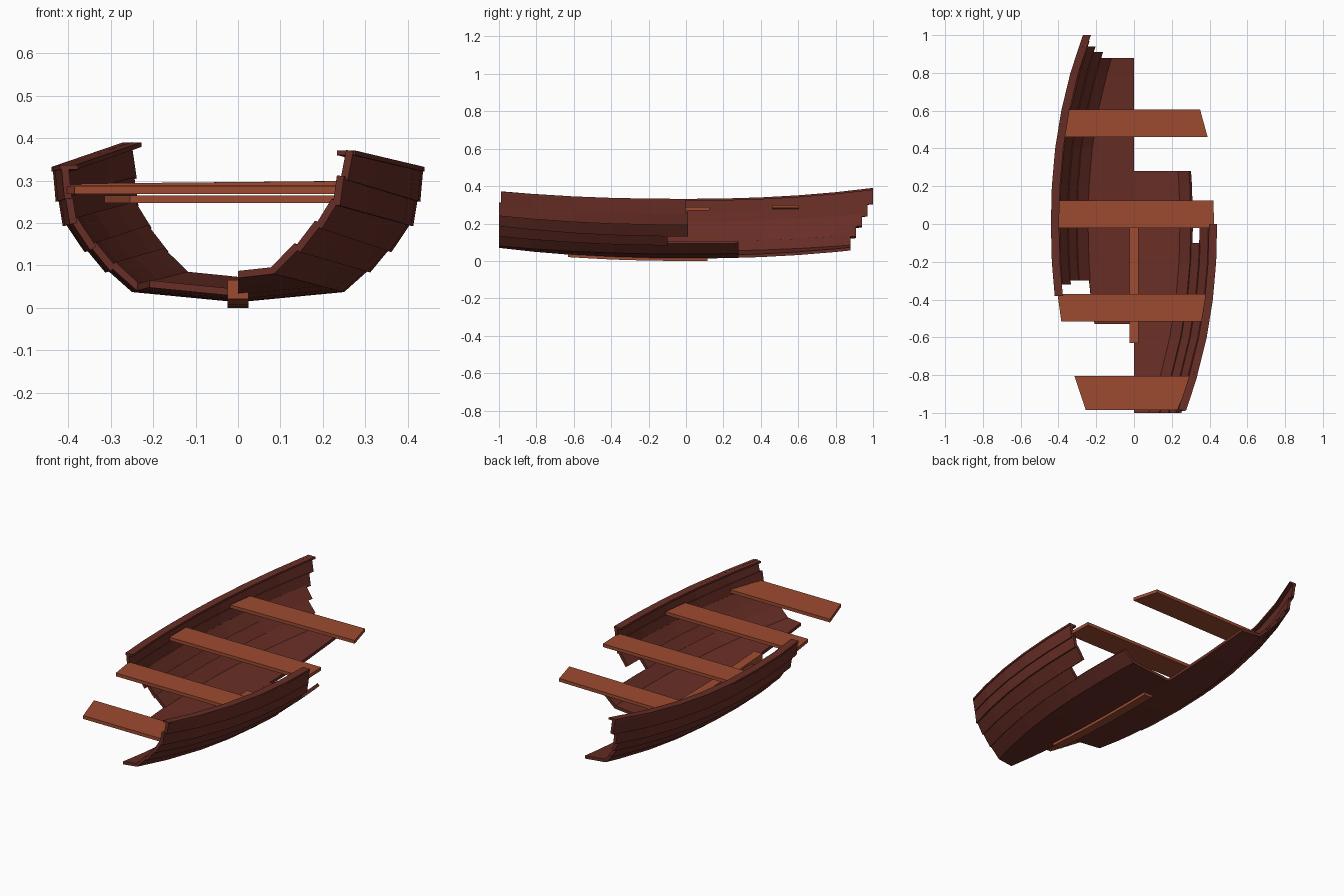
import bpy, bmesh
from mathutils import Vector

if "Cube" in bpy.data.objects:
    bpy.data.objects.remove(bpy.data.objects["Cube"])

def material(name, rgb):
    m = bpy.data.materials.new(name)
    m.diffuse_color = (*rgb, 1)
    m.use_nodes = True
    m.node_tree.nodes["Principled BSDF"].inputs["Base Color"].default_value = m.diffuse_color
    return m

DARK = material("dark_red_wood", (0.138, 0.027, 0.019))
LIGHT = material("orange_wood", (0.335, 0.070, 0.030))

# Hull section, keel to gunwale (half width, height): amidships and at the tips
MID = [(0, .013), (.25, .037), (.312, .092), (.36, .14), (.408, .2), (.424, .257), (.437, .33)]
TIP = [(0, .07), (.085, .08), (.145, .14), (.195, .195), (.235, .248), (.25, .31), (.268, .37)]
STATIONS = [-1, -.82, -.6, -.4, -.2, 0, .2, .4, .6, .8, 1]
THICK = .017
LAP = .007

def hull_point(i, y):
    f = abs(y) ** 2.2
    (a, b), (c, d) = MID[i], TIP[i]
    if y > 0 and i == 6:
        d += .018
    return Vector((a + (c - a) * f, b + (d - b) * f))

def loft(name, rings, mat):
    """Skin a list of equal closed rings and cap both ends."""
    bm = bmesh.new()
    vs = [[bm.verts.new(p) for p in r] for r in rings]
    n = len(rings[0])
    for r, s in zip(vs, vs[1:]):
        for k in range(n):
            bm.faces.new((r[k], r[(k + 1) % n], s[(k + 1) % n], s[k]))
    bm.faces.new(vs[0])
    bm.faces.new(vs[-1])
    bmesh.ops.recalc_face_normals(bm, faces=bm.faces)
    me = bpy.data.meshes.new(name)
    bm.to_mesh(me)
    bm.free()
    me.materials.append(mat)
    ob = bpy.data.objects.new(name, me)
    bpy.context.collection.objects.link(ob)
    return ob

def spans(y0, y1):
    return [y0] + [y for y in STATIONS if y0 + .02 < y < y1 - .02] + [y1]

def inward(a, b):
    d = (b - a).normalized()
    return Vector((-d.y, d.x))

def plank(name, ids, side, y0, y1):
    """Plank through the given section points, lapping outside the one below."""
    rings = []
    for y in spans(y0, y1):
        pts = [hull_point(i, y) for i in ids]
        if ids[0] > 1:                      # lapped lower edge
            d = (pts[1] - pts[0]).normalized()
            pts[0] = pts[0] - inward(pts[0], pts[1]) * LAP - d * .006
        inner = []
        for k, p in enumerate(pts):
            n = Vector((0, 0))
            if k > 0:
                n += inward(pts[k - 1], p)
            if k < len(pts) - 1:
                n += inward(p, pts[k + 1])
            q = p + n.normalized() * THICK
            if ids[k] == 0:
                q.x = 0
            inner.append(q)
        rings.append([(side * p.x, y, p.y) for p in pts + inner[::-1]])
    return loft(name, rings, DARK)

def gunwale(name, side, y0, y1):
    rings = []
    for y in spans(y0, y1):
        p = hull_point(6, y)
        rings.append([(side * (p.x + dx), y, p.y + dz)
                      for dx, dz in ((.003, -.009), (.003, .002), (-.04, .002), (-.04, -.009))])
    loft(name, rings, DARK)

# Side planks: (section points, left start, left end, right start, right end)
PLANKS = [("bilge", (2, 3), -.30, .91, -1, -.10),
          ("lower", (3, 4), -.32, .94, -1, .01),
          ("middle", (4, 5), -.345, .97, -1, .01),
          ("upper", (5, 6), -.38, 1, -.99, 0)]
for name, ids, l0, l1, r0, r1 in PLANKS:
    plank("left_%s_plank" % name, ids, -1, l0, l1)
    plank("right_%s_plank" % name, ids, 1, r0, r1)
gunwale("left_gunwale", -1, -.38, 1)
gunwale("right_gunwale", 1, -.985, 0)

# Bottom planks, the left one broken narrower at its front
plank("left_bottom_plank", (0, 1, 2), -1, -.30, .88)
plank("left_bottom_stub", (0, 1), -1, -.53, -.30)
plank("right_bottom_plank", (0, 1, 2), 1, -1, .28)

# Keel piece following the bottom curve
rings = []
for y in spans(-.63, .115):
    z = hull_point(0, y).y - .013
    rings.append([(-.025, y, z), (.025, y, z), (.025, y, z + .045), (-.025, y, z + .045)])
loft("keel", rings, LIGHT)

# Seats: front y, back y, front x range, back x range, underside, end-to-end rise
SEATS = [("stern_seat", .46, .605, (-.37, .39), (-.35, .35), .275, .007),
         ("middle_seat", -.02, .125, (-.405, .425), (-.405, .42), .271, 0),
         ("forward_seat", -.515, -.37, (-.385, .365), (-.405, .385), .268, 0),
         ("bow_seat", -.985, -.805, (-.255, .23), (-.315, .30), .247, 0)]
for name, y0, y1, fx, bx, z, rise in SEATS:
    t = .018
    loft(name, [[(fx[k], y0, z + k * rise), (bx[k], y1, z + k * rise),
                 (bx[k], y1, z + t + k * rise), (fx[k], y0, z + t + k * rise)]
                for k in (0, 1)], LIGHT)
